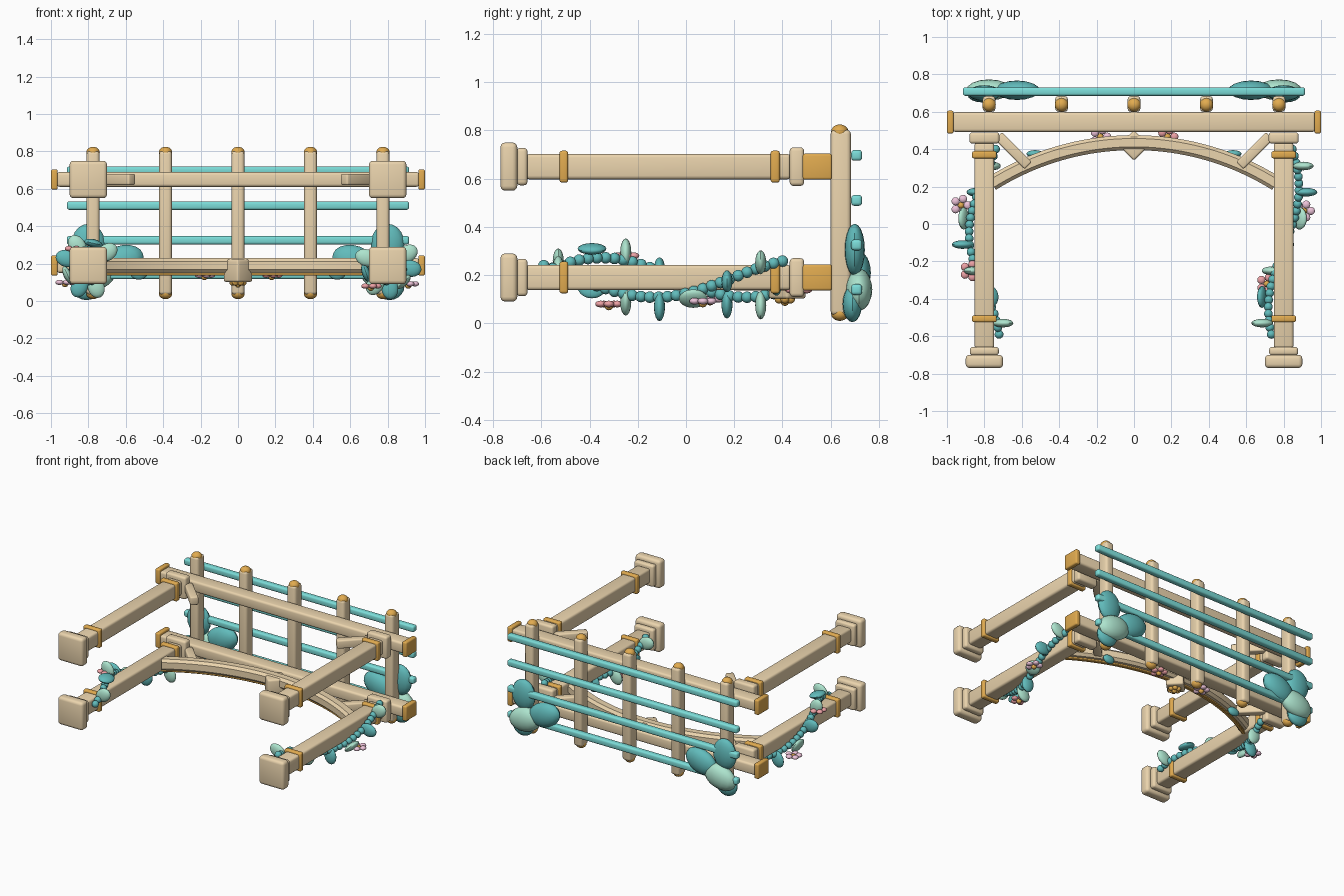
import bpy, bmesh
from math import sin, cos, pi, radians, sqrt
from mathutils import Matrix, Vector

if "Cube" in bpy.data.objects:
    bpy.data.objects.remove(bpy.data.objects["Cube"])


def material(name, rgb):
    m = bpy.data.materials.new(name)
    m.diffuse_color = (*rgb, 1)
    m.use_nodes = True
    m.node_tree.nodes["Principled BSDF"].inputs["Base Color"].default_value = m.diffuse_color
    return m


WOOD = material("wood", (0.83, 0.66, 0.42))
ORANGE = material("orange", (0.76, 0.41, 0.08))
LATH = material("lath_teal", (0.2, 0.72, 0.69))
TEAL = material("leaf_teal", (0.12, 0.5, 0.5))
MINT = material("leaf_mint", (0.42, 0.78, 0.62))
RED = material("petal_red", (0.85, 0.36, 0.38))
PINK = material("petal_pink", (0.85, 0.55, 0.7))


def finish(name, bm, mat):
    me = bpy.data.meshes.new(name)
    bm.to_mesh(me)
    bm.free()
    me.materials.append(mat)
    ob = bpy.data.objects.new(name, me)
    bpy.context.collection.objects.link(ob)
    bpy.context.view_layer.objects.active = ob
    ob.select_set(True)
    bpy.ops.object.shade_smooth_by_angle(angle=radians(35))
    ob.select_set(False)
    return ob


def box(name, loc, size, mat=WOOD, bevel=0.015, rot_z=0):
    bm = bmesh.new()
    bmesh.ops.create_cube(bm, size=1, matrix=Matrix.Diagonal((*size, 1)))
    bmesh.ops.bevel(bm, geom=bm.edges[:], offset=bevel, segments=3,
                    profile=0.5, affect='EDGES')
    bm.transform(Matrix.Translation(loc) @ Matrix.Rotation(rot_z, 4, 'Z'))
    return finish(name, bm, mat)


def blobs(name, items, mat, segs=16):
    """Ellipsoids in one mesh; item = (centre, radii, rotation about y)."""
    bm = bmesh.new()
    for loc, radii, rot in items:
        m = (Matrix.Translation(loc) @ Matrix.Rotation(rot, 4, 'Y')
             @ Matrix.Diagonal((*radii, 1)))
        bmesh.ops.create_uvsphere(bm, u_segments=segs, v_segments=segs // 2 + 2,
                                  radius=1, matrix=m)
    return finish(name, bm, mat)


def flower(name, loc, mat):
    x, y, z = loc
    petals = [((x + 0.036 * cos(a), y + 0.036 * sin(a), z), (0.022, 0.022, 0.014), 0)
              for a in (i * 2 * pi / 5 for i in range(5))]
    blobs(name + "_petals", petals, mat, 12)
    blobs(name + "_centre", [((x, y, z - 0.008), (0.018,) * 3, 0)], ORANGE, 12)


def arch(name, z, w, h, mat, drop=0.0):
    """Rectangular section swept along a circular arc in the xy plane."""
    R, half, n = 1.43, 0.56, 40
    bm = bmesh.new()
    rings = []
    b = min(w, h) * 0.22
    sec = [(-w/2+b, -h/2), (w/2-b, -h/2), (w/2, -h/2+b), (w/2, h/2-b),
           (w/2-b, h/2), (-w/2+b, h/2), (-w/2, h/2-b), (-w/2, -h/2+b)]
    for i in range(n + 1):
        a = -half + 2 * half * i / n
        rings.append([bm.verts.new(((R + r) * sin(a), 0.435 - R - drop + (R + r) * cos(a), z + t))
                      for r, t in sec])
    for p, q in zip(rings, rings[1:]):
        for k in range(8):
            bm.faces.new((p[k], p[k-1], q[k-1], q[k]))
    bm.faces.new(rings[0])
    bm.faces.new(rings[-1][::-1])
    bmesh.ops.recalc_face_normals(bm, faces=bm.faces[:])
    return finish(name, bm, mat)


# Posts, bases, collars, capitals, braces and beams for both frames
for row, z in (("front", 0.19), ("back", 0.65)):
    for side, s in (("left", -1), ("right", 1)):
        x, tag = 0.8 * s, f"{row}_{side}"
        box(f"post_{tag}", (x, -0.115, z), (0.105, 1.10, 0.105))
        box(f"plinth_{tag}", (x, -0.735, z), (0.2, 0.07, 0.2), bevel=0.02)
        box(f"plinth_step_{tag}", (x, -0.68, z), (0.155, 0.045, 0.155))
        box(f"lower_collar_{tag}", (x, -0.507, z), (0.132, 0.036, 0.132), ORANGE, 0.01)
        box(f"upper_collar_{tag}", (x, 0.37, z), (0.132, 0.038, 0.132), ORANGE, 0.01)
        box(f"capital_{tag}", (x, 0.46, z), (0.16, 0.06, 0.16))
        box(f"brace_{tag}", (0.645 * s, 0.392, z), (0.225, 0.055, 0.06),
            bevel=0.01, rot_z=-s * -radians(45))
        box(f"beam_cap_{tag}", (0.982 * s, 0.545, z), (0.036, 0.122, 0.108), ORANGE, 0.01)
    box(f"beam_{row}", (0, 0.545, z), (1.94, 0.105, 0.078))

# Rafters with domed ends
for i in range(5):
    x = (-0.775, -0.3875, 0, 0.3875, 0.775)[i]
    box(f"rafter_{i + 1}", (x, 0.642, 0.418), (0.068, 0.084, 0.77), bevel=0.018)
    blobs(f"rafter_ends_{i + 1}", [((x, 0.638, zz), (0.036, 0.036, 0.03), 0)
                                  for zz in (0.04, 0.795)], ORANGE)

# Laths across the rafters
for i, z in enumerate((0.14, 0.325, 0.51, 0.697)):
    box(f"lath_{i + 1}", (0, 0.708, z), (1.83, 0.045, 0.045), LATH, 0.013)

# Front arch, trim and keystone
arch("arch", 0.19, 0.08, 0.08, WOOD)
arch("arch_trim", 0.146, 0.025, 0.02, ORANGE, 0.01)
box("keystone", (0, 0.42, 0.162), (0.115, 0.115, 0.12), bevel=0.012, rot_z=radians(45))
blobs("keystone_berries", [((0.028 * cos(a), 0.41 + 0.028 * sin(a), 0.1), (0.018,) * 3, 0)
                           for a in (i * pi / 3 for i in range(6))]
      + [((0, 0.41, 0.09), (0.018,) * 3, 0)], ORANGE, 12)
flower("arch_flower_left", (-0.18, 0.467, 0.138), PINK)
flower("arch_flower_right", (0.18, 0.467, 0.138), RED)
blobs("arch_leaves", [((s * 0.53, 0.375, 0.145), (0.045, 0.02, 0.03), 0) for s in (-1, 1)], TEAL)

# Vines winding round the two front posts
for side, s, start, rate in (("left", -1, 145, -303), ("right", 1, 160, 275)):
    def spot(y, r):
        a = radians(start + rate * (y + 0.53))
        return Vector((s * (0.8 + r * cos(a)), y, 0.19 + r * sin(a))), a

    beads = [(spot(-0.59 + 0.99 * i / 27, 0.082)[0], (0.024,) * 3, 0) for i in range(28)]
    blobs(f"vine_stem_{side}", beads, TEAL, 14)
    for k in range(7):
        y = -0.53 + 0.14 * k
        p, a = spot(y, 0.122)
        radii = (0.022, 0.06, 0.05) if k in (1, 4) else (0.06, 0.023, 0.045)
        blobs(f"vine_leaf_{side}_{k + 1}", [(p, radii, -s * a)], MINT if k % 2 == 0 else TEAL)

flower("vine_flower_left_low", (-0.875, -0.25, 0.28), RED)
flower("vine_flower_left_high", (-0.925, 0.1, 0.1), PINK)
flower("vine_flower_right_low", (0.71, -0.32, 0.08), RED)
flower("vine_flower_right_high", (0.91, 0.07, 0.092), PINK)

# Large leaf clumps on the lower roof corners
for side, s in (("left", -1), ("right", 1)):
    blobs(f"roof_leaf_tall_{side}", [((s * 0.8, 0.7, 0.305), (0.09, 0.042, 0.108), 0)], TEAL)
    blobs(f"roof_leaf_inner_{side}", [((s * 0.625, 0.715, 0.21), (0.125, 0.052, 0.085), s * 0.35)], TEAL)
    blobs(f"roof_leaf_low_{side}", [((s * 0.775, 0.717, 0.14), (0.125, 0.056, 0.085), s * 0.25)], MINT)
    blobs(f"roof_leaf_base_{side}", [((s * 0.81, 0.69, 0.08), (0.08, 0.04, 0.075), 0)], TEAL)
